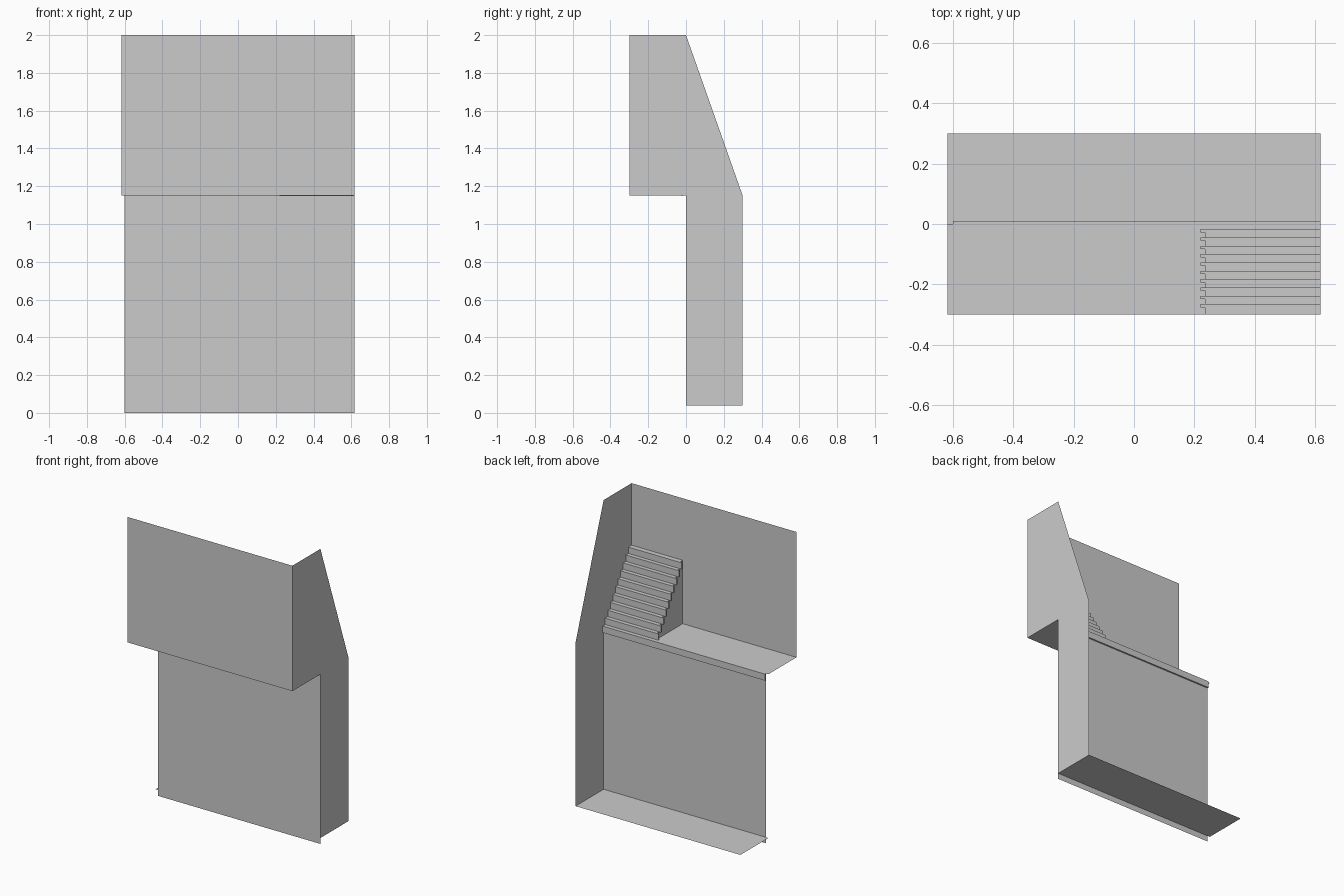
import bpy

if "Cube" in bpy.data.objects:
    bpy.data.objects.remove(bpy.data.objects["Cube"])

XL, XR = -0.618, 0.618      # overall width
PANEL_L = -0.6              # left edge of the lower panel
LEDGE, BASE, TOP = 1.15, 0.04, 2.0
STEPS, RUN, RISE = 10, 0.0276, 0.043
STAIR_L = 0.235             # open side of the stair body


def mesh(name, verts, faces):
    me = bpy.data.meshes.new(name)
    me.from_pydata(verts, [], faces)
    ob = bpy.data.objects.new(name, me)
    bpy.context.collection.objects.link(ob)
    return ob


def side_sheet(name, x, profile):
    """Flat sheet at x from a (y, z) outline."""
    return mesh(name, [(x, y, z) for y, z in profile], [range(len(profile))])


def strip(name, x0, x1, path):
    """Sheet swept along x from a (y, z) path."""
    n = len(path)
    verts = [(x, y, z) for x in (x0, x1) for y, z in path]
    return mesh(name, verts, [(i, i + 1, n + i + 1, n + i) for i in range(n - 1)])


def slat(name, x0, x1, y, top):
    """Thin board standing on the back of a riser."""
    b = top - 0.044
    return mesh(name,
                [(x, yy, z) for x in (x0, x1) for yy in (y, y + 0.0105) for z in (b, top)],
                [(0, 1, 3, 2), (4, 6, 7, 5), (0, 4, 5, 1),
                 (2, 3, 7, 6), (0, 2, 6, 4), (1, 5, 7, 3)])


# Wall sheets
side_sheet("side_wall", XR, [(-0.3, LEDGE), (-0.3, TOP), (0, TOP), (0.3, LEDGE),
                             (0.3, BASE), (0, BASE), (0, LEDGE)])
strip("upper_front_wall", XL, XR, [(-0.3, LEDGE), (-0.3, TOP)])
strip("lower_front_wall", PANEL_L, XR, [(0, 0), (0, LEDGE)])

# Floor sheets
strip("upper_floor", XL, XR, [(-0.3, LEDGE), (0, LEDGE)])
strip("lower_floor", XL, XR, [(0, BASE), (0.3, BASE)])

# Stair body: zigzag treads and risers plus the open side
zigzag = [(-RUN, LEDGE)]
for k in range(1, STEPS + 1):
    z = LEDGE + RISE * k
    zigzag += [(-RUN * k, z), (max(-RUN * (k + 1), -0.3), z)]
strip("stair_treads", STAIR_L, XR, zigzag)
side_sheet("stair_side", STAIR_L, zigzag + [(-0.3, LEDGE)])

# Edge boards on every step and along the ledge
slat("ledge_board", PANEL_L, XR, 0, LEDGE)
for k in range(1, STEPS + 1):
    slat(f"step_board_{k}", 0.22, XR, -RUN * k, LEDGE + RISE * k)
